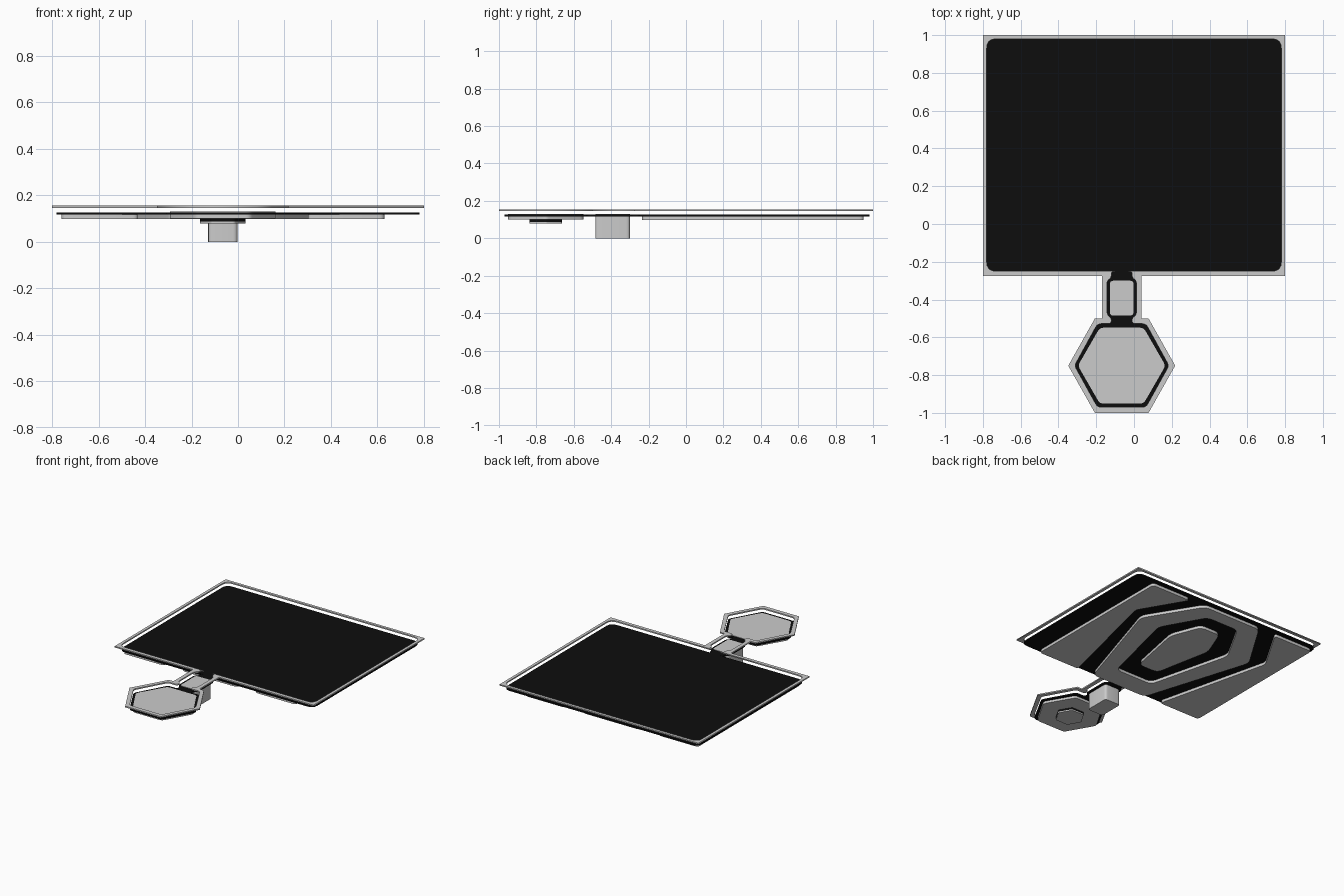
import bpy
from mathutils import Vector

cube = bpy.data.objects.get("Cube")
if cube:
    bpy.data.objects.remove(cube, do_unlink=True)

CX = -0.065      # centre line of the handle and the underside pads
HEX_Y = -0.75    # centre of the hexagon


def material(name, value):
    mat = bpy.data.materials.new(name)
    mat.use_nodes = True
    colour = (value, value, value, 1)
    mat.diffuse_color = colour
    mat.node_tree.nodes["Principled BSDF"].inputs["Base Color"].default_value = colour
    return mat


grey = material("light grey", 0.6)
black = material("black", 0.004)


def rounded(points, radius, steps=4):
    """Replace every corner of a closed outline with a short arc."""
    if radius == 0:
        return [Vector(p) for p in points]
    out = []
    for i, p in enumerate(points):
        p = Vector(p)
        ends = []
        for q in (points[i - 1], points[(i + 1) % len(points)]):
            side = Vector(q) - p
            ends.append(p + side.normalized() * min(radius, side.length * 0.45))
        for s in range(steps + 1):
            t = s / steps
            out.append(ends[0] * (1 - t) ** 2 + p * 2 * t * (1 - t) + ends[1] * t * t)
    return out


def slab(name, outlines, z0, z1, mat):
    """Flat slab between two heights; a second outline cuts a hole."""
    curve = bpy.data.curves.new(name, "CURVE")
    curve.dimensions = "2D"
    curve.fill_mode = "BOTH"
    curve.extrude = (z1 - z0) / 2
    for outline in outlines:
        spline = curve.splines.new("POLY")
        spline.points.add(len(outline) - 1)
        for point, p in zip(spline.points, outline):
            point.co = (p.x, p.y, 0, 1)
        spline.use_cyclic_u = True
    temp = bpy.data.objects.new(name + "_outline", curve)
    bpy.context.collection.objects.link(temp)
    bpy.context.view_layer.update()
    graph = bpy.context.evaluated_depsgraph_get()
    mesh = bpy.data.meshes.new_from_object(temp.evaluated_get(graph))
    bpy.data.objects.remove(temp, do_unlink=True)
    mesh.name = name
    mesh.materials.clear()
    mesh.materials.append(mat)
    obj = bpy.data.objects.new(name, mesh)
    obj.location.z = (z0 + z1) / 2
    bpy.context.collection.objects.link(obj)
    return obj


def mirrored(half):
    """Outline from the offsets on the left side of the centre line."""
    return ([(CX + x, y) for x, y in half]
            + [(CX - x, y) for x, y in reversed(half)])


def hexagon(r, a):
    return mirrored([(r / 2, HEX_Y + a), (r, HEX_Y), (r / 2, HEX_Y - a)])


def screen(w, y0, y1):
    return [(-w, y0), (-w, y1), (w, y1), (w, y0)]


# Outlines of the whole tag: screen, neck and hexagon
outer = screen(0.8, -0.275, 1.0) + mirrored(
    [(0.105, -0.275), (0.105, -0.5), (0.142, -0.5), (0.283, HEX_Y), (0.142, -1.0)])
neck = mirrored(
    [(0.055, -0.25), (0.055, -0.285), (0.078, -0.3), (0.078, -0.48), (0.055, -0.497),
     (0.055, -0.528), (0.128, -0.528), (0.25, HEX_Y), (0.128, -0.97)])
inner = rounded(screen(0.78, -0.25, 0.98), 0.05) + rounded(neck, 0.02)

# Top frame and the dark backing plate that shows through it
slab("top_frame", [rounded(outer, 0), inner], 0.146, 0.155, grey)
slab("backing_plate", [inner], 0.117, 0.127, black)

# Neck block
block = mirrored([(0.063, -0.3), (0.063, -0.485)])
slab("neck_block", [rounded(block, 0.02)], 0, 0.13, grey)

# Hexagon pad with its small foot
slab("hexagon_pad", [rounded(hexagon(0.232, 0.201), 0.02)], 0.1, 0.13, grey)
slab("foot_spacer", [rounded(hexagon(0.1, 0.086), 0.01)], 0.087, 0.1, black)
slab("foot_cap", [rounded(hexagon(0.1, 0.086), 0.01)], 0.079, 0.087, grey)

# Underside pads: two side pads, a six-sided ring and its core
PAD = (0.097, 0.117, grey)
for name, s in (("left_side_pad", 1), ("right_side_pad", -1)):
    side = [(0.695, -0.235), (0.695, 0.95), (0.375, 0.95), (0.57, 0.62), (0.362, -0.235)]
    slab(name, [rounded([(CX + s * x, y) for x, y in side], 0.025)], *PAD)
ring = mirrored([(0.235, 0.95), (0.475, 0.56), (0.225, -0.235)])
hole = mirrored([(0.13, 0.85), (0.305, 0.54), (0.15, -0.08)])
core = mirrored([(0.08, 0.72), (0.165, 0.5), (0.08, 0.07)])
slab("ring_pad", [rounded(ring, 0.04), rounded(hole, 0.04)], *PAD)
slab("core_pad", [rounded(core, 0.04)], *PAD)
